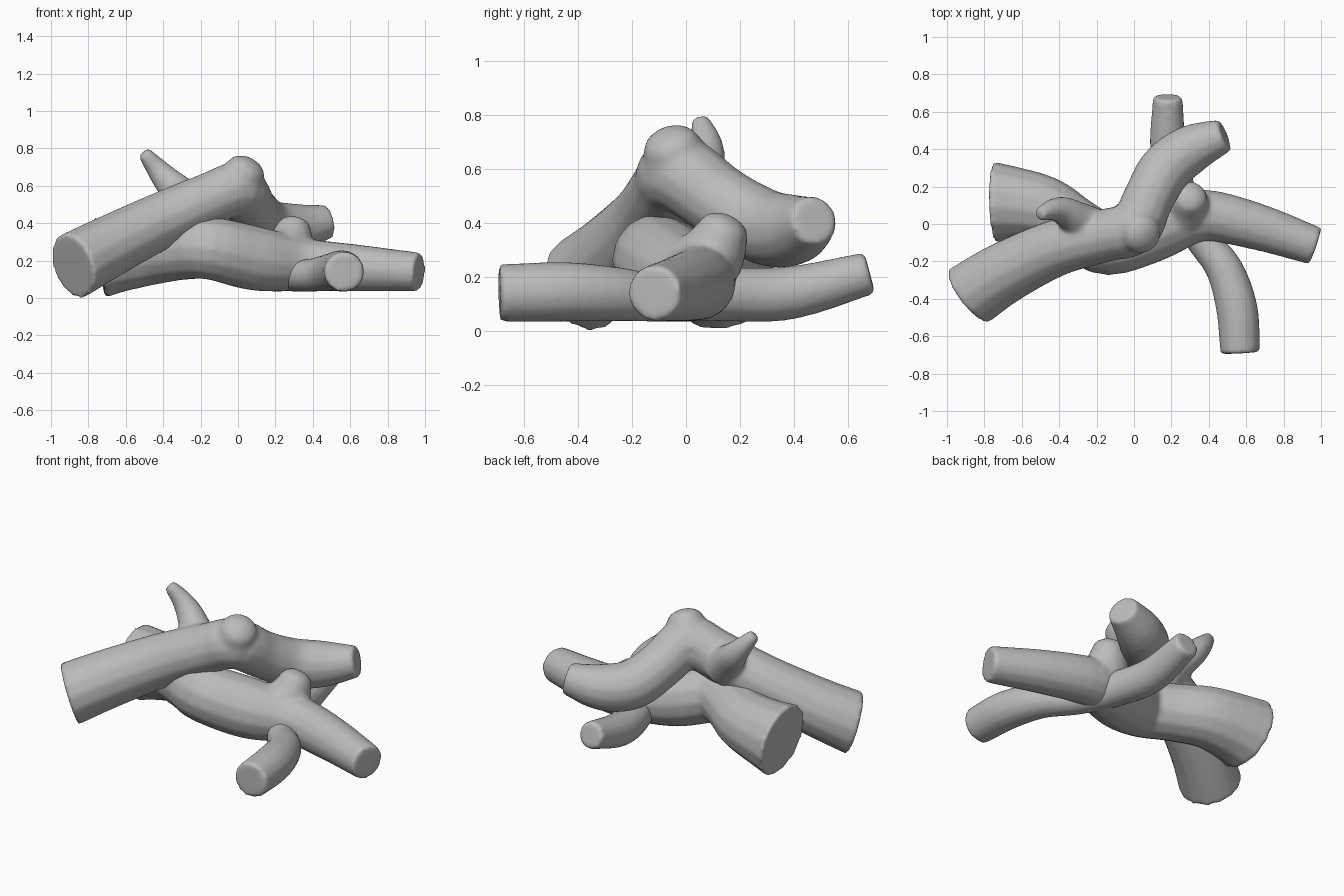
import bpy, bmesh, math
from mathutils import Vector

if "Cube" in bpy.data.objects:
    bpy.data.objects.remove(bpy.data.objects["Cube"])

wood = bpy.data.materials.new("grey_wood")
wood.use_nodes = True
grey = (0.5, 0.5, 0.5, 1)
wood.diffuse_color = grey
wood.node_tree.nodes["Principled BSDF"].inputs["Base Color"].default_value = grey

SIDES = 14
STEPS = 4
CUT_RINGS = 6


def smooth_path(points):
    """Catmull-Rom curve through (x, y, z, radius) stations."""
    p = [Vector(q) for q in points]
    p = [2 * p[0] - p[1]] + p + [2 * p[-1] - p[-2]]
    out = []
    for a, b, c, d in zip(p, p[1:], p[2:], p[3:]):
        for i in range(STEPS):
            t = i / STEPS
            out.append(0.5 * (2 * b + (c - a) * t + (2 * a - 5 * b + 4 * c - d) * t ** 2
                              + (3 * b - a - 3 * c + d) * t ** 3))
    return out + [p[-2]]


def add_limb(bm, points, round_tip=False, cut=None):
    """Sweep a tapering round limb along the stations, with sawn or rounded ends."""
    path = smooth_path(points)
    if round_tip:
        tip, step = path[-1], (path[-1] - path[-2]).to_3d().normalized()
        r = tip.w
        for a in (0.5, 1.0, 1.35):
            pos = tip.to_3d() + step * r * 0.6 * math.sin(a)
            path.append(Vector((*pos, r * math.cos(a))))
    centres = [q.to_3d() for q in path]
    rings, side = [], None
    for i, q in enumerate(path):
        axis = (centres[min(i + 1, len(path) - 1)] - centres[max(i - 1, 0)]).normalized()
        side = axis.orthogonal() if side is None else side - axis * side.dot(axis)
        side.normalize()
        other = axis.cross(side)
        ring = []
        for k in range(SIDES):
            a = math.tau * k / SIDES
            offset = q.w * (side * math.cos(a) + other * math.sin(a))
            # slant the sawn start to face along the cut direction
            if cut and i < CUT_RINGS:
                normal = Vector(cut)
                offset -= axis * (offset.dot(normal) / axis.dot(normal)) * (1 - i / CUT_RINGS)
            ring.append(bm.verts.new(centres[i] + offset))
        rings.append(ring)
    for r0, r1 in zip(rings, rings[1:]):
        for k in range(SIDES):
            n = (k + 1) % SIDES
            bm.faces.new((r0[k], r0[n], r1[n], r1[k]))
    bm.faces.new(rings[0][::-1])
    bm.faces.new(rings[-1])


def log(name, trunk, *shoots, cut=None):
    """Grow a trunk with (stations, round_tip) shoots fused into one skin."""
    bm = bmesh.new()
    add_limb(bm, trunk, cut=cut)
    for stations, round_tip in shoots:
        add_limb(bm, stations, round_tip)
    bmesh.ops.recalc_face_normals(bm, faces=bm.faces)
    mesh = bpy.data.meshes.new(name)
    bm.to_mesh(mesh)
    bm.free()
    mesh.materials.append(wood)
    obj = bpy.data.objects.new(name, mesh)
    bpy.context.collection.objects.link(obj)
    fuse = obj.modifiers.new("fuse", "REMESH")
    fuse.mode = "VOXEL"
    fuse.voxel_size = 0.013
    soften = obj.modifiers.new("soften", "SMOOTH")
    soften.factor = 0.5
    soften.iterations = 10
    bpy.ops.object.select_all(action="DESELECT")
    obj.select_set(True)
    bpy.context.view_layer.objects.active = obj
    bpy.ops.object.convert(target="MESH")
    bpy.ops.object.shade_smooth_by_angle(angle=math.radians(60))


# Upper log, bent over the others, with its knot and twig
log("upper_log",
    [(-.885, -.385, .17, .18), (-.7, -.265, .27, .168), (-.42, -.13, .41, .153),
     (-.15, -.06, .53, .143), (.0, -.02, .58, .145), (.075, .13, .475, .137),
     (.165, .29, .385, .142), (.305, .4, .375, .132), (.485, .475, .41, .09)],
    ([(-.06, -.02, .55, .14), (.0, -.03, .61, .135), (.045, -.055, .685, .108)], True),
    ([(-.24, -.02, .49, .12), (-.31, .03, .56, .095), (-.38, .07, .63, .077),
      (-.44, .075, .7, .058), (-.505, .05, .78, .036)], False),
    cut=(-.78, -.6, -.3))

# Thick lower log with its short stub
log("lower_log",
    [(-.745, .115, .215, .22), (-.65, .11, .226, .2), (-.47, .075, .245, .178),
     (-.3, -.03, .26, .165), (-.14, -.105, .265, .17), (.1, -.03, .21, .174),
     (.36, .045, .18, .142), (.65, -.012, .16, .126), (.97, -.118, .14, .104)],
    ([(.24, .03, .2, .15), (.28, .1, .29, .125), (.3, .14, .375, .095)], True),
    cut=(-1, -.03, -.16))

# Thin branch running underneath from front to back
log("under_branch",
    [(.568, -.69, .14, .108), (.55, -.45, .145, .112), (.48, -.235, .135, .1),
     (.36, -.08, .12, .088), (.25, .12, .135, .1), (.185, .38, .14, .1),
     (.18, .68, .215, .08)])
